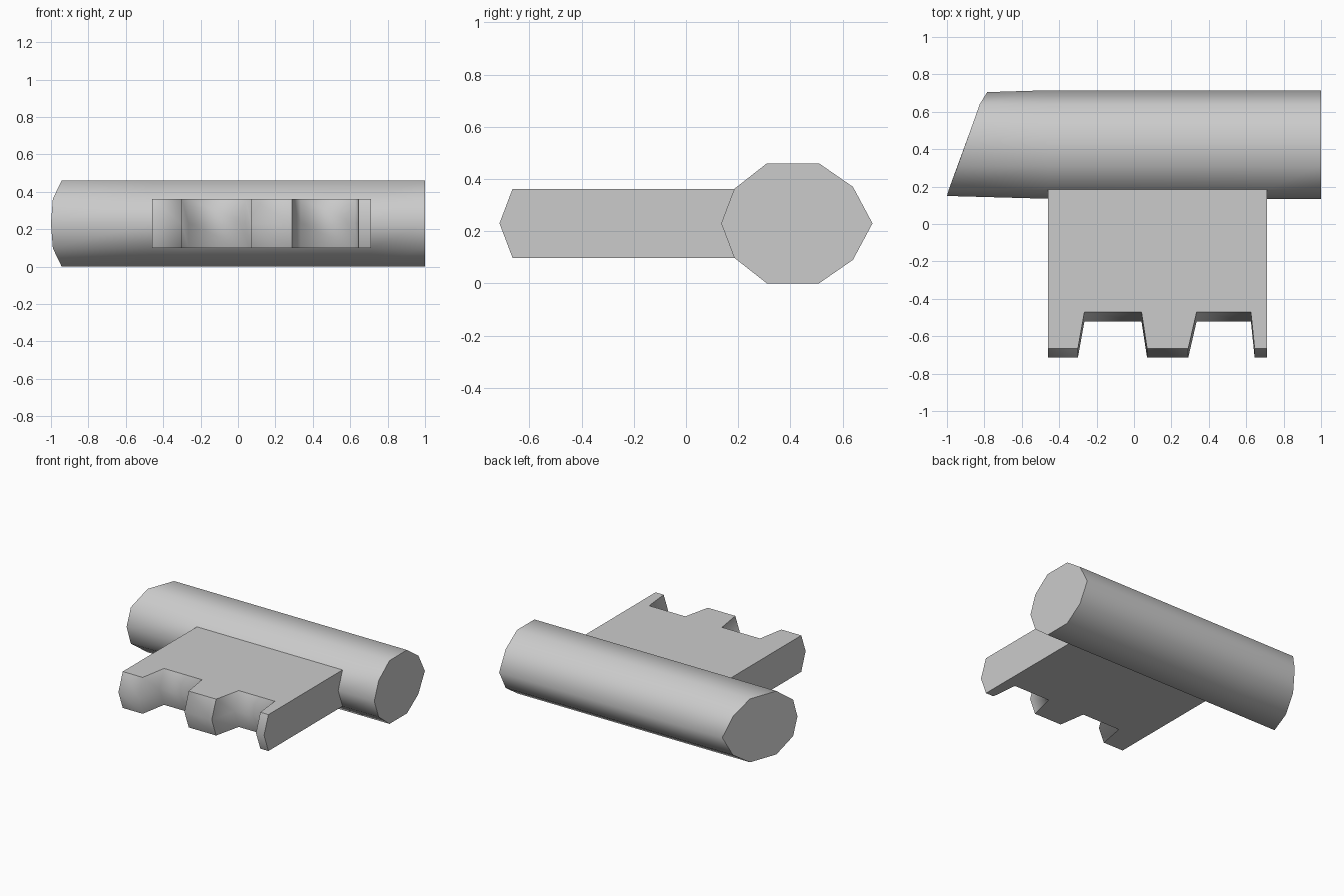
import bpy, bmesh, math

if "Cube" in bpy.data.objects:
    bpy.data.objects.remove(bpy.data.objects["Cube"])

# Shaft cross-section (y, z); index 0 faces the plate, then over the top
SECTION = [(.135, .23), (.185, .362), (.31, .46), (.51, .46), (.64, .37),
           (.715, .23), (.64, .09), (.51, 0), (.31, 0), (.185, .098)]
N = len(SECTION)
# Toothed edge of the plate (x, y)
TEETH = [(-.46, -.665), (-.30, -.665), (-.265, -.47), (.04, -.47), (.07, -.665),
         (.29, -.665), (.335, -.47), (.625, -.47), (.645, -.665), (.71, -.665)]
SHARP_X = (-.46, .29, .645, .71)

bm = bmesh.new()


def ring(xs, section=SECTION):
    return [bm.verts.new((x, y, z)) for x, (y, z) in zip(xs, section)]


# Shaft: slanted, slightly narrowed left end, two rings at the plate, flat right end
slant = [-1, -.99, -.943, -.871, -.825, -.785, -.825, -.871, -.943, -.99]
narrow = [(min(max(y, .15), .705), z) for y, z in SECTION]
rings = [ring(slant, narrow)] + [ring([x] * N) for x in (-.46, .71, 1)]
for k in range(3):
    a, b = rings[k], rings[k + 1]
    for i in range(N):
        j = (i + 1) % N
        if k == 1 and i in (0, N - 1):
            continue                      # opening where the plate joins
        bm.faces.new((a[i], a[j], b[j], b[i]))
bm.faces.new(rings[0])
bm.faces.new(rings[3][::-1])

# Plate: toothed edge with a ridge along its middle
top, mid, low = ([bm.verts.new((x, y + dy, z)) for x, y in TEETH]
                 for dy, z in ((0, .362), (-.05, .23), (0, .098)))
for upper, lower in ((top, mid), (mid, low)):
    for i in range(len(TEETH) - 1):
        bm.faces.new((upper[i], lower[i], lower[i + 1], upper[i + 1]))
L, R = rings[1], rings[2]
bm.faces.new(top + [R[1], L[1]])
bm.faces.new(low + [R[9], L[9]])
for r, e in ((L, 0), (R, -1)):
    bm.faces.new((r[1], r[0], r[9], low[e], mid[e], top[e]))
bmesh.ops.recalc_face_normals(bm, faces=bm.faces[:])

# Smooth shading, with sharp outlines and rounded-looking tooth corners
ridge = set(mid)
seams = [{L[1], R[1]}, {L[9], R[9]}]
for f in bm.faces:
    f.smooth = True
for e in bm.edges:
    v, w = e.verts
    sharp = e.calc_face_angle(0) > math.radians(58)
    if ((v in ridge) != (w in ridge)) and abs(v.co.x - w.co.x) < 1e-4:
        sharp = min(abs(v.co.x - s) for s in SHARP_X) < 1e-3
    e.smooth = not (sharp or set(e.verts) in seams)

mesh = bpy.data.meshes.new("shaft_with_toothed_plate")
bm.to_mesh(mesh)
bm.free()
obj = bpy.data.objects.new("shaft_with_toothed_plate", mesh)
bpy.context.collection.objects.link(obj)
